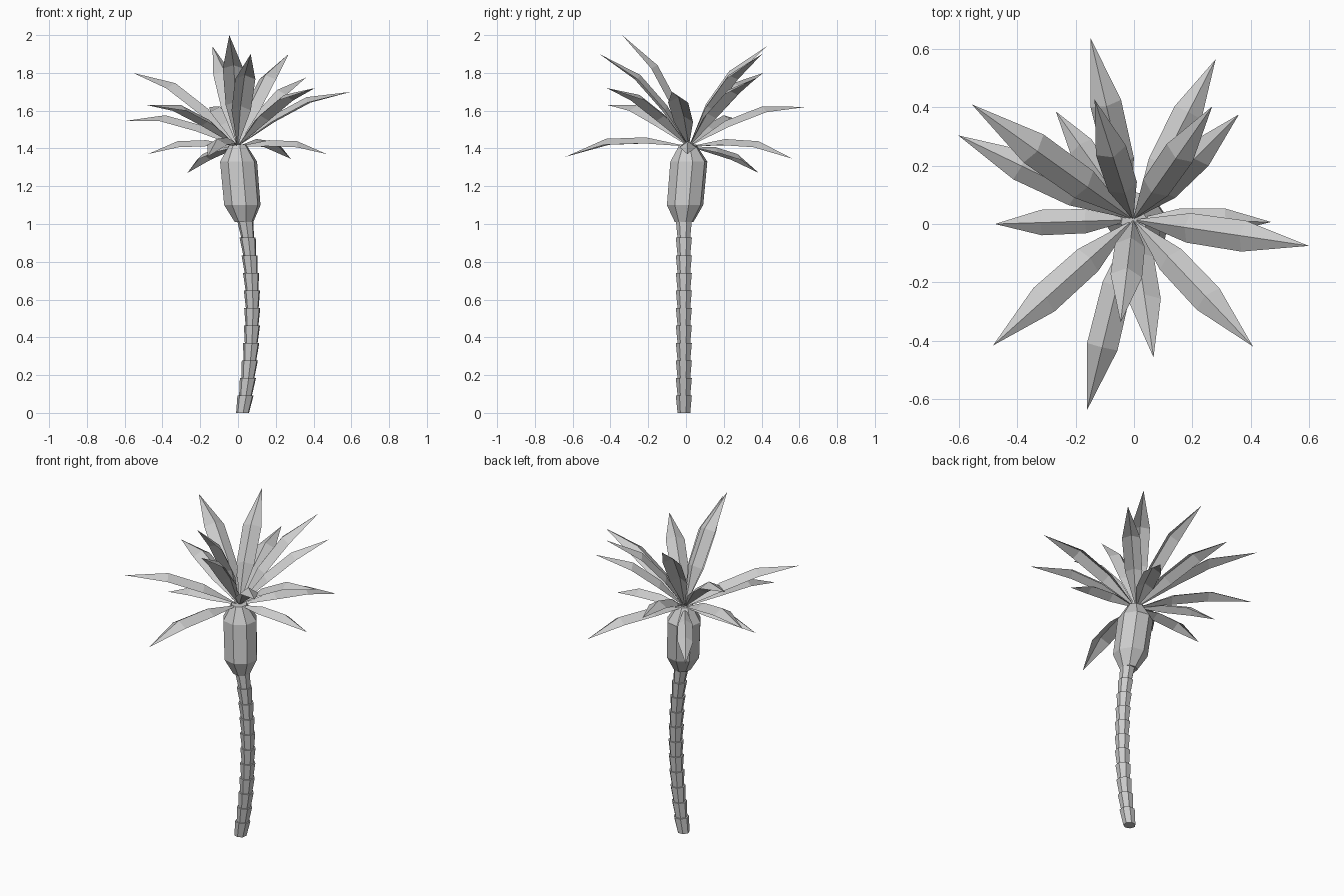
import bpy
import math
from mathutils import Vector

if "Cube" in bpy.data.objects:
    bpy.data.objects.remove(bpy.data.objects["Cube"])


def make_object(name, verts, faces):
    mesh = bpy.data.meshes.new(name)
    mesh.from_pydata(verts, [], faces)
    mesh.update()
    obj = bpy.data.objects.new(name, mesh)
    bpy.context.collection.objects.link(obj)
    return obj


def loft(name, rings, sides, turn=0.0):
    """Capped skin over horizontal rings given as (x, y, z, radius)."""
    verts, faces = [], []
    for x, y, z, r in rings:
        for i in range(sides):
            a = turn + 2 * math.pi * i / sides
            verts.append((x + r * math.cos(a), y + r * math.sin(a), z))
    for k in range(len(rings) - 1):
        for i in range(sides):
            j = (i + 1) % sides
            faces.append((k * sides + i, k * sides + j,
                          (k + 1) * sides + j, (k + 1) * sides + i))
    n = len(verts)
    faces.append(tuple(reversed(range(sides))))
    faces.append(tuple(range(n - sides, n)))
    return make_object(name, verts, faces)


# Curved trunk of stacked flaring segments
def trunk_x(z):
    return 0.076 - 0.17 * (z - 0.55) ** 2


SEGMENTS, TRUNK_TOP = 11, 1.02
for s in range(SEGMENTS):
    z0 = TRUNK_TOP * s / SEGMENTS
    z1 = TRUNK_TOP * (s + 1) / SEGMENTS
    loft(f"trunk_segment_{s + 1}",
         [(trunk_x(z0), -0.01, z0, 0.035), (trunk_x(z1), -0.01, z1, 0.044)],
         7, 0.3)

# Swollen crown shaft above the trunk
loft("crown_shaft",
     [(0.032, -0.01, 1.01, 0.05), (0.023, -0.005, 1.10, 0.098),
      (0.003, 0.015, 1.33, 0.1), (0.0, 0.01, 1.42, 0.045)], 8, 0.2)

# Fronds: ridged, arched blades from the crown to each tip
BASE = Vector((-0.003, 0.015, 1.41))
TIPS = [
    (-0.15, 0.64, 1.62), (0.28, 0.565, 1.345), (0.268, 0.403, 1.90),
    (0.36, 0.376, 1.775), (0.60, -0.075, 1.70), (0.47, 0.007, 1.37),
    (0.408, -0.42, 1.72), (0.067, -0.458, 1.90), (-0.046, -0.338, 2.0),
    (-0.162, -0.64, 1.355), (-0.484, -0.417, 1.63), (-0.477, 0.0, 1.37),
    (-0.603, 0.304, 1.545), (-0.556, 0.41, 1.80), (-0.268, 0.386, 1.27),
    (-0.135, 0.427, 1.94),
]


def frond(name, tip):
    tip = Vector(tip)
    length = (tip - BASE).length
    along = (tip - BASE).normalized()
    side = along.cross(Vector((0, 0, 1))).normalized()
    up = side.cross(along)
    half = 0.02 + 0.05 * length
    verts = [BASE]
    for t, arch, w in ((0.34, 0.10, 0.95), (0.66, 0.115, 1.0)):
        ridge = BASE + along * t * length + up * arch * length
        for k in (-1, 0, 1):
            verts.append(ridge + side * half * w * k - up * 0.032 * abs(k))
    verts.append(tip)
    faces = [(0, 2, 1), (0, 3, 2), (1, 2, 5, 4), (2, 3, 6, 5),
             (4, 5, 7), (5, 6, 7)]
    # wind the faces so that they look upward
    return make_object(name, verts, [f[::-1] for f in faces])


for i, tip in enumerate(TIPS):
    frond(f"frond_{i + 1}", tip)
